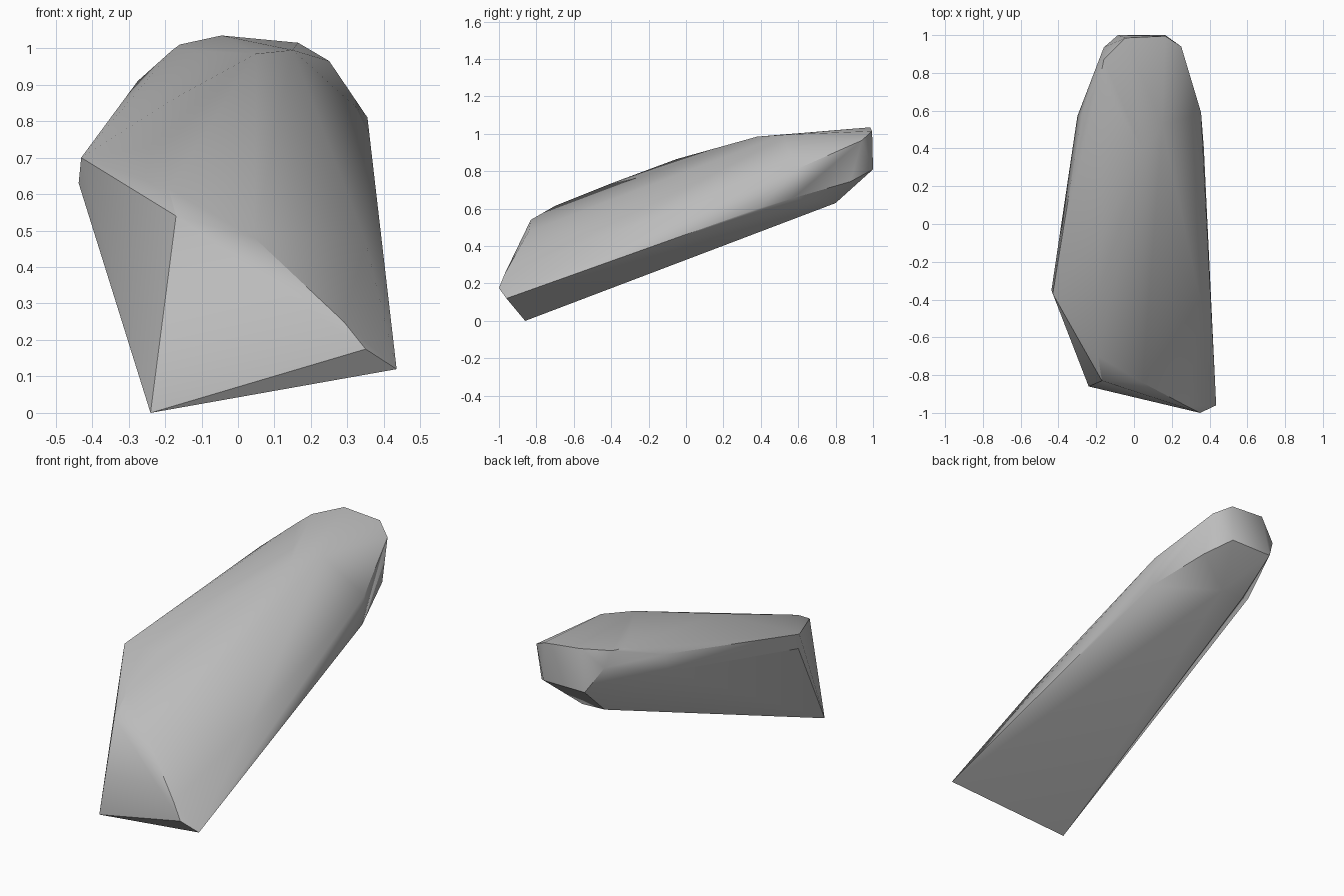
import bpy
import bmesh
import math

default_cube = bpy.data.objects.get("Cube")
if default_cube:
    bpy.data.objects.remove(default_cube, do_unlink=True)

# Single stone colour
stone = bpy.data.materials.new("grey stone")
stone.use_nodes = True
stone_colour = (0.5, 0.5, 0.5, 1)
stone.diffuse_color = stone_colour
stone.node_tree.nodes["Principled BSDF"].inputs["Base Color"].default_value = stone_colour

# Chipped front end, broken off at an angle
front_break = [(-.24, -.86, 0), (.435, -.96, .12), (.35, -1, .175),
               (.29, -.97, .25), (.045, -.84, .48), (-.17, -.83, .54)]

# Corner where the front break meets the left-hand side
side_corner = [(-.43, -.37, .70), (-.437, -.35, .63)]

# Ridge that climbs along the upper surface
upper_ridge = [(-.19, -.7, .615), (-.2, -.4, .735), (-.17, -.05, .865),
               (.05, .38, .985), (.15, .52, .995), (-.18, .77, .995)]

# Flanks on either side of the ridge
flanks = [(.35, -.4, .47), (.37, .4, .605), (.355, .59, .81), (.355, .57, .655),
          (-.30, .57, .82), (-.275, .58, .91)]

# Blunt rear end: flat back, chamfered corners and a rounded underside
rear_end = [(.165, .995, 1.015), (-.045, .985, 1.035), (.165, 1, .81), (-.085, 1, .81),
            (.25, .94, .965), (-.16, .87, 1.01), (-.16, .935, .94),
            (.26, .88, .745), (-.067, .8, .635), (.07, .8, .63)]


def build_rock(name, corner_groups, material):
    """Wrap the corner groups in one faceted solid with softened facets."""
    bm = bmesh.new()
    for group in corner_groups:
        for corner in group:
            bm.verts.new(corner)
    hull = bmesh.ops.convex_hull(bm, input=bm.verts[:])
    unused = set(hull["geom_interior"]) | set(hull["geom_unused"])
    loose = [item for item in unused if isinstance(item, bmesh.types.BMVert)]
    bmesh.ops.delete(bm, geom=loose, context="VERTS")
    # Merge facets that are practically flat
    bmesh.ops.dissolve_limit(bm, angle_limit=math.radians(1),
                             verts=bm.verts[:], edges=bm.edges[:])
    bmesh.ops.recalc_face_normals(bm, faces=bm.faces[:])
    mesh = bpy.data.meshes.new(name)
    bm.to_mesh(mesh)
    bm.free()
    mesh.materials.append(material)
    rock = bpy.data.objects.new(name, mesh)
    bpy.context.collection.objects.link(rock)
    return rock


rock = build_rock("rock", [front_break, side_corner, upper_ridge, flanks, rear_end], stone)

# Smooth the gentle facets and keep the broken edges crisp
bpy.ops.object.select_all(action="DESELECT")
rock.select_set(True)
bpy.context.view_layer.objects.active = rock
bpy.ops.object.shade_smooth_by_angle(angle=math.radians(35))
